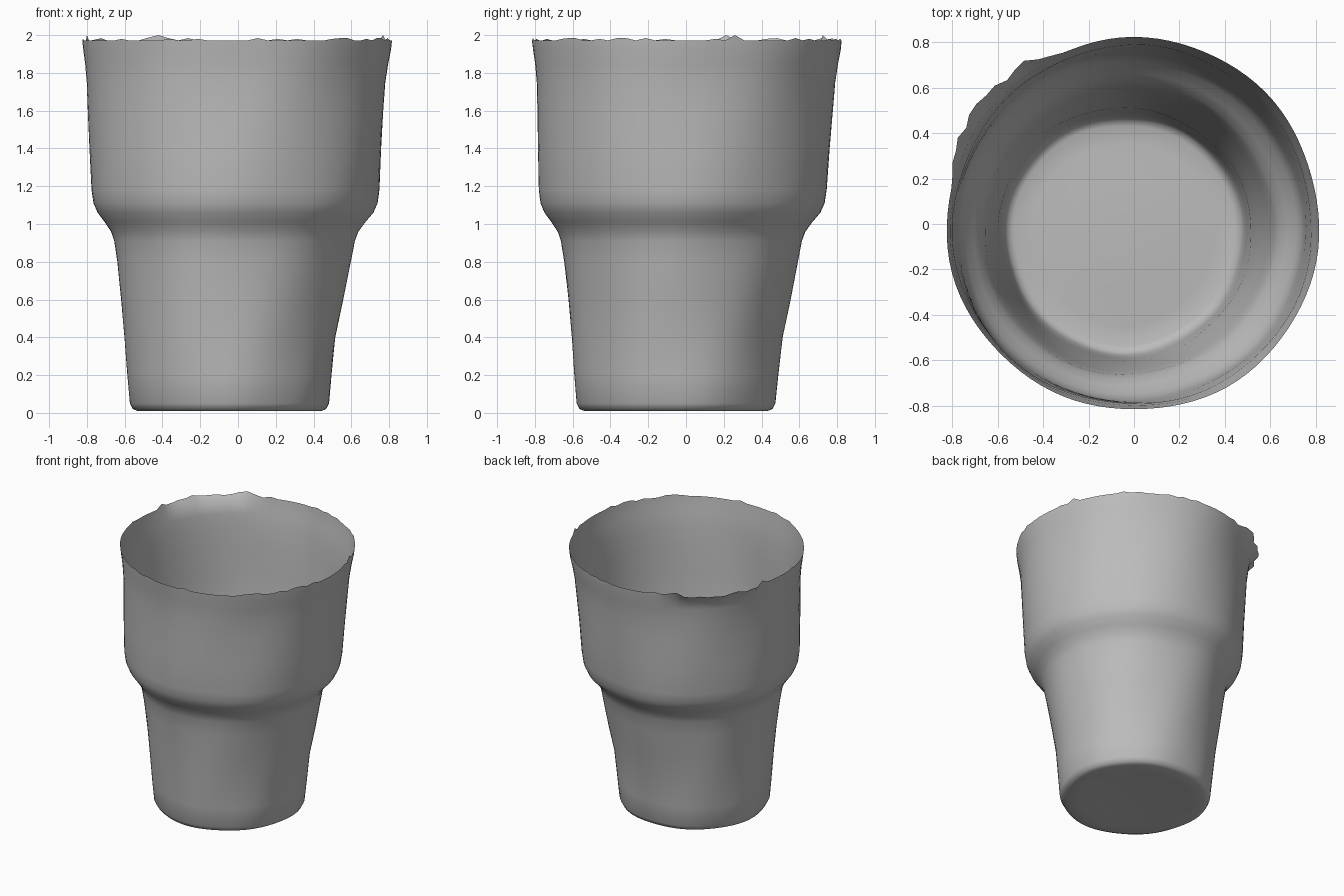
import bpy, bmesh, math, random

cube = bpy.data.objects.get("Cube")
if cube:
    bpy.data.objects.remove(cube, do_unlink=True)

random.seed(4)
SIDES = 96

clay = bpy.data.materials.new("plain grey")
clay.use_nodes = True
grey = (0.5, 0.5, 0.5, 1)
clay.diffuse_color = grey
clay.node_tree.nodes["Principled BSDF"].inputs["Base Color"].default_value = grey

# Cup profile: height, radius, sideways drift of the ring centre
profile = [
    (0.02, 0.25, -0.045), (0.01, 0.40, -0.045), (0.01, 0.485, -0.045),
    (0.02, 0.51, -0.045), (0.05, 0.526, -0.045), (0.20, 0.54, -0.045),
    (0.40, 0.558, -0.044), (0.60, 0.588, -0.035), (0.80, 0.618, -0.028),
    (0.91, 0.637, -0.026), (0.96, 0.655, -0.025), (1.01, 0.69, -0.023),
    (1.06, 0.73, -0.02), (1.11, 0.752, -0.019), (1.18, 0.762, -0.018),
    (1.40, 0.772, -0.014), (1.60, 0.782, -0.01), (1.75, 0.79, -0.007),
    (1.85, 0.802, -0.004), (1.92, 0.814, -0.002), (1.972, 0.82, -0.002),
]


def wobble(a, z):
    """Gentle hand-made unevenness of the wall."""
    return 0.005 * math.sin(3 * a + 2 * z) + 0.003 * math.sin(7 * a - 5 * z)


# Thin open cup lofted through the rings
bm = bmesh.new()
rings = []
for z, r, drift in profile:
    ring = []
    for i in range(SIDES):
        a = math.tau * i / SIDES
        rr = r + wobble(a, z)
        ring.append(bm.verts.new((drift + rr * math.cos(a), drift + rr * math.sin(a), z)))
    rings.append(ring)

# Floor centre
hub = bm.verts.new((-0.045, -0.045, 0.025))
for i in range(SIDES):
    j = (i + 1) % SIDES
    bm.faces.new((hub, rings[0][j], rings[0][i]))
    for low, high in zip(rings, rings[1:]):
        bm.faces.new((low[i], low[j], high[j], high[i]))

# Ragged rim: small spikes, with a torn outward lip at the back right
for i, v in enumerate(rings[-1]):
    a = math.tau * i / SIDES
    torn = max(0, 1 - abs(a - math.radians(140)) / math.radians(28))
    push = 1 + min(torn * 3, 1) * random.uniform(0.03, 0.07)
    v.co.x *= push
    v.co.y *= push
    v.co.z += random.choice((0, 0, 0, 0, 0.008, 0.012))
    if i in (5, 32, 44):
        v.co.z = 2.0

mesh = bpy.data.meshes.new("cup")
bm.to_mesh(mesh)
bm.free()
mesh.materials.append(clay)
cup = bpy.data.objects.new("cup", mesh)
bpy.context.collection.objects.link(cup)

bpy.context.view_layer.objects.active = cup
cup.select_set(True)
bpy.ops.object.shade_smooth_by_angle(angle=math.radians(50))
